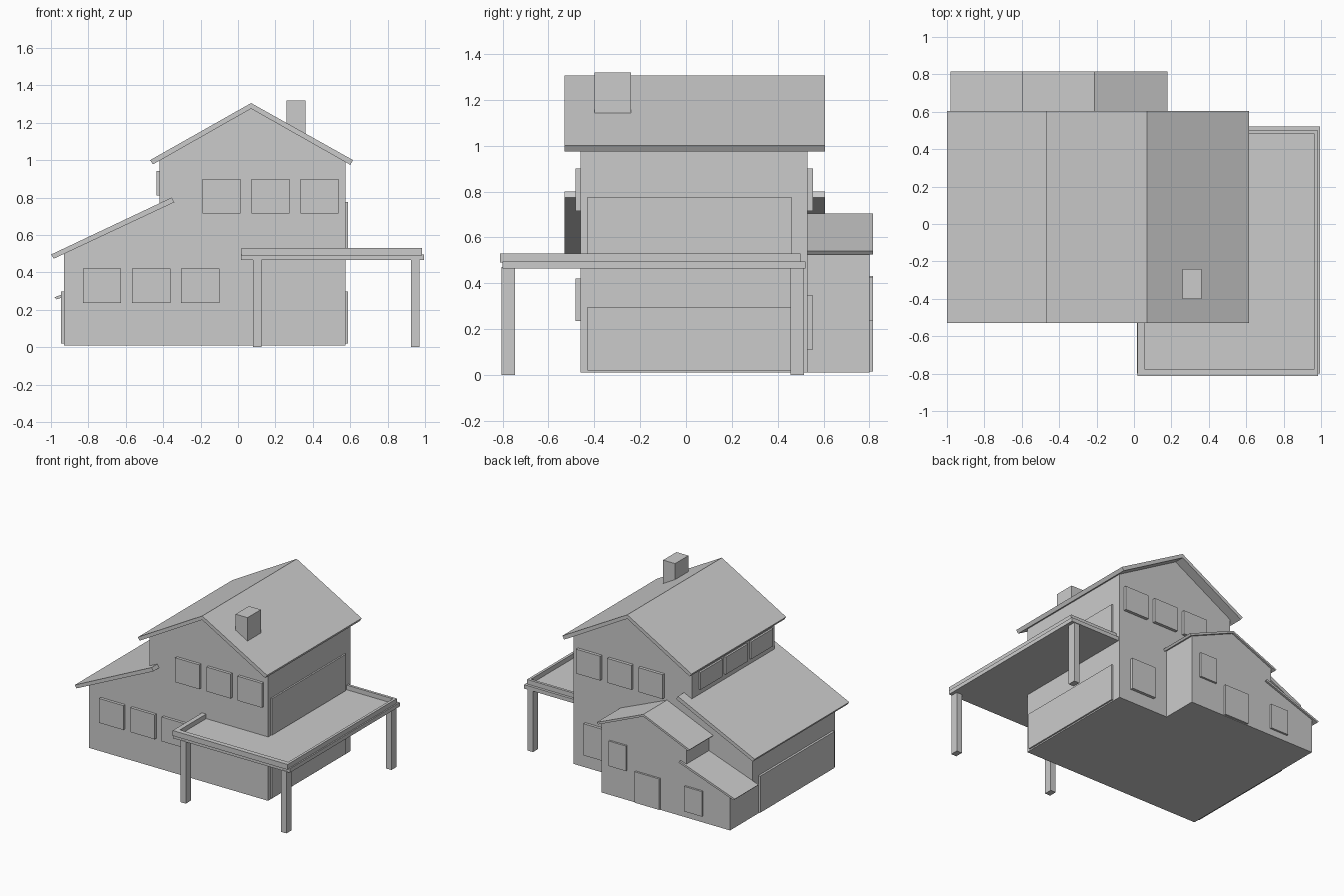
import bpy, bmesh

if "Cube" in bpy.data.objects:
    bpy.data.objects.remove(bpy.data.objects["Cube"])


def extrude_y(name, pts, y0, y1):
    """Extrude an (x, z) profile from y0 to y1."""
    bm = bmesh.new()
    face = bm.faces.new([bm.verts.new((x, y0, z)) for x, z in pts])
    geo = bmesh.ops.extrude_face_region(bm, geom=[face])["geom"]
    verts = [g for g in geo if isinstance(g, bmesh.types.BMVert)]
    bmesh.ops.translate(bm, verts=verts, vec=(0, y1 - y0, 0))
    bmesh.ops.recalc_face_normals(bm, faces=bm.faces[:])
    me = bpy.data.meshes.new(name)
    bm.to_mesh(me)
    bm.free()
    ob = bpy.data.objects.new(name, me)
    bpy.context.collection.objects.link(ob)
    return ob


def box(name, x0, x1, y0, y1, z0, z1):
    return extrude_y(name, [(x0, z0), (x1, z0), (x1, z1), (x0, z1)], y0, y1)


# Shared split-level profiles
WALLS = [(-.93, .01), (.575, .01), (.575, .99), (.07, 1.275), (-.42, 1.0),
         (-.42, .738), (-.93, .5)]
GABLE = [(-.47, 1.0), (.07, 1.305), (.615, 1.0), (.60, .975), (.07, 1.275), (-.455, .977)]
LEAN = [(-1.0, .495), (-.355, .80), (-.34, .775), (-.985, .473)]


def annex(pts):
    """Shrink a main-house profile to the rear annex."""
    return [(-.93 + (x + .93) * .718, .01 if z < .02 else z * .54) for x, z in pts]


# Main house
extrude_y("house_walls", WALLS, -.46, .53)
extrude_y("upper_roof", GABLE, -.53, .605)
extrude_y("lower_roof", LEAN, -.53, .605)
box("chimney", .26, .36, -.40, -.24, 1.10, 1.32)

# Rear annex
extrude_y("annex_walls", annex(WALLS), .53, .80)
extrude_y("annex_upper_roof", annex(GABLE), .53, .815)
extrude_y("annex_lower_roof", annex(LEAN), .53, .815)

# Front and back windows
for i in range(3):
    x = -.83 + i * .263
    box(f"front_lower_window_{i}", x, x + .205, -.482, -.455, .235, .42)
    x = -.19 + i * .262
    box(f"front_upper_window_{i}", x, x + .203, -.482, -.455, .715, .90)
    box(f"back_upper_window_{i}", x, x + .203, .525, .553, .715, .90)
    y = -.425 + i * .303
    box(f"clerestory_window_{i}", -.435, -.415, y, y + .265, .81, .942)
box("back_lower_window", .27, .475, .525, .552, .11, .35)
box("annex_window_right", -.065, .08, .795, .815, .235, .425)
box("annex_door", -.345, -.14, .795, .815, .015, .25)
box("annex_window_left", -.705, -.555, .795, .815, .06, .25)

# Long side panels
box("left_panel", -.947, -.925, -.43, .46, .02, .297)
box("right_lower_panel", .57, .587, -.43, .46, .02, .297)
box("right_upper_panel", .57, .587, -.43, .46, .50, .777)

# Porch roof with raised rim
box("porch_roof", .015, .995, -.80, .52, .465, .495)
box("porch_rim_front", .02, .985, -.812, -.775, .49, .53)
box("porch_rim_right", .965, .985, -.80, .50, .49, .53)
box("porch_rim_back", .57, .985, .48, .50, .49, .53)
box("porch_rim_left", .02, .055, -.80, -.455, .49, .53)

# Porch posts
for i, (x, y) in enumerate([(.08, -.805), (.925, -.805), (.925, .455)]):
    box(f"porch_post_{i}", x, x + .045, y, y + .06, 0, .47)
